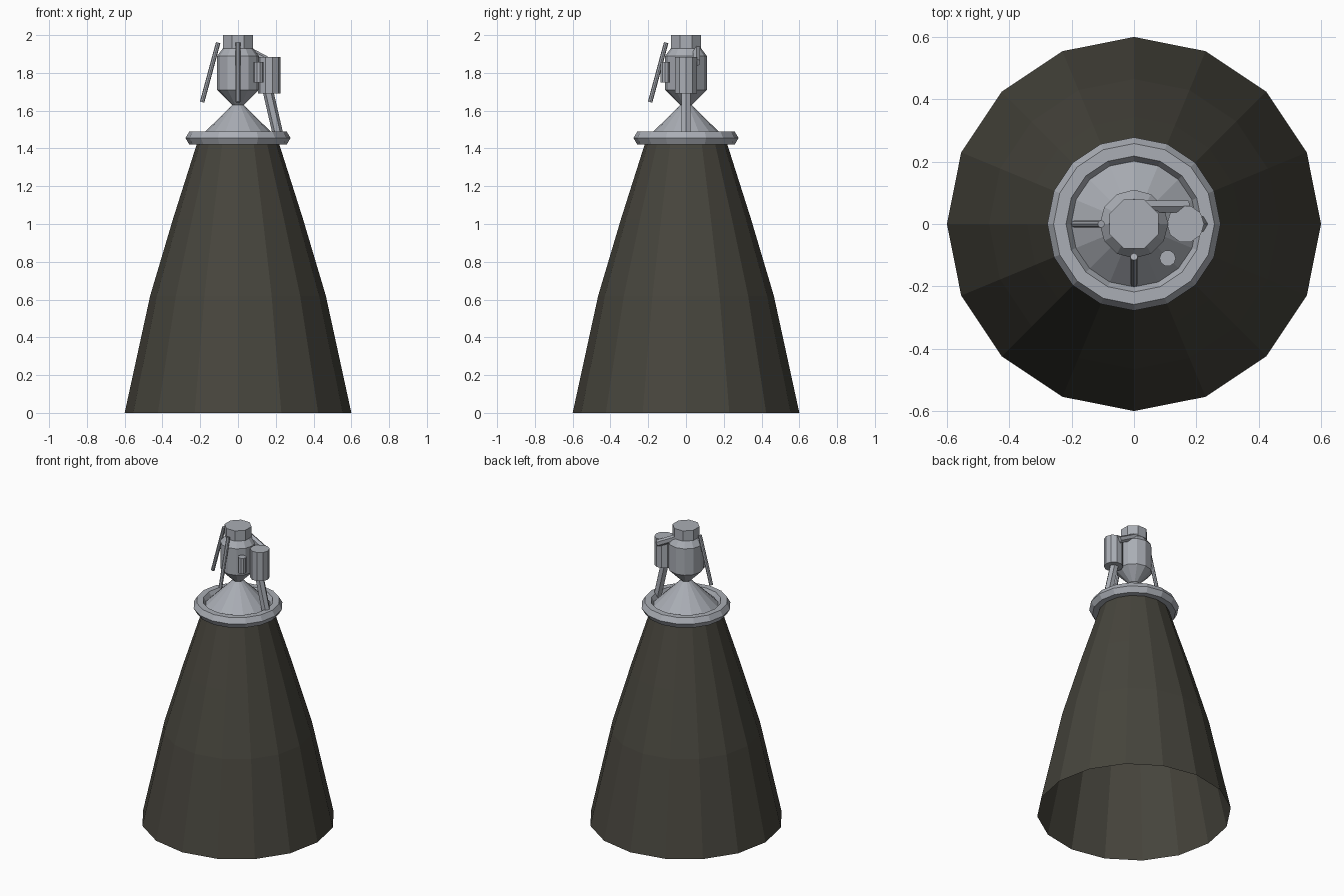
import bpy, bmesh, math
from mathutils import Vector

cube = bpy.data.objects.get("Cube")
if cube:
    bpy.data.objects.remove(cube, do_unlink=True)


def material(name, rgb):
    m = bpy.data.materials.new(name)
    m.use_nodes = True
    m.diffuse_color = (*rgb, 1)
    m.node_tree.nodes["Principled BSDF"].inputs["Base Color"].default_value = (*rgb, 1)
    return m


silver = material("silver metal", (0.40, 0.42, 0.46))
dark = material("dark bell metal", (0.062, 0.059, 0.046))


def finish(name, bm, mat):
    mesh = bpy.data.meshes.new(name)
    bm.to_mesh(mesh)
    bm.free()
    mesh.materials.append(mat)
    obj = bpy.data.objects.new(name, mesh)
    bpy.context.collection.objects.link(obj)
    return obj


def lathe(name, profile, sides, mat, centre=(0, 0), turn=0.0, caps=True, loop=False):
    """Spin (radius, height) points, listed upwards, around a vertical axis."""
    bm = bmesh.new()
    rings = []
    for r, z in profile:
        angles = [turn + math.tau * i / sides for i in range(sides)]
        rings.append([bm.verts.new((centre[0] + r * math.cos(a),
                                    centre[1] + r * math.sin(a), z)) for a in angles])
    pairs = list(zip(rings, rings[1:]))
    if loop:
        pairs.append((rings[-1], rings[0]))
    for low, high in pairs:
        for i in range(sides):
            j = (i + 1) % sides
            bm.faces.new((low[i], low[j], high[j], high[i]))
    if caps and not loop:
        bm.faces.new(rings[0][::-1])
        bm.faces.new(rings[-1])
    return finish(name, bm, mat)


def rod(name, start, end, radius, sides):
    """Straight capped tube between two points."""
    a, b = Vector(start), Vector(end)
    bm = bmesh.new()
    bmesh.ops.create_cone(bm, cap_ends=True, segments=sides, radius1=radius,
                          radius2=radius, depth=(b - a).length)
    obj = finish(name, bm, silver)
    obj.location = (a + b) / 2
    obj.rotation_euler = (b - a).to_track_quat("Z", "Y").to_euler()
    return obj


# Open exhaust bell and the cone that closes down to the throat
lathe("nozzle_bell", [(0.6, 0), (0.465, 0.62), (0.343, 1.03), (0.208, 1.455)],
      16, dark, caps=False)
lathe("throat_cone", [(0.208, 1.455), (0.03, 1.63)], 16, silver, caps=False)

# Collar ring with a six-sided section
section = [(0.238 + 0.04 * math.cos(math.pi * k / 3),
            1.455 + 0.04 * math.sin(math.pi * k / 3)) for k in range(6)]
lathe("collar_ring", section, 16, silver, loop=True)

# Combustion chamber and its octagonal cap
lathe("chamber", [(0.03, 1.63), (0.11, 1.71), (0.11, 1.89), (0.08, 1.93)], 12, silver)
lathe("chamber_cap", [(0.085, 1.93), (0.085, 2.0)], 8, silver, turn=math.pi / 8)

# Pumps beside the chamber
lathe("main_pump", [(0.06, 1.69), (0.06, 1.885)], 10, silver, centre=(0.165, 0))
lathe("small_pump", [(0.026, 1.75), (0.026, 1.857)], 10, silver, centre=(0.108, -0.11))

# Plumbing
rod("exhaust_pipe", (0.155, 0, 1.72), (0.215, 0, 1.46), 0.028, 6)
rod("feed_pipe", (0.02, 0.056, 1.935), (0.17, 0.056, 1.855), 0.022, 6)

# Thin slanted actuator rods on the right and front
for label, dx, dy in (("right", -1, 0), ("front", 0, -1)):
    rod(label + "_actuator", (0.19 * dx, 0.19 * dy, 1.645),
        (0.105 * dx, 0.105 * dy, 1.96), 0.012, 8)
